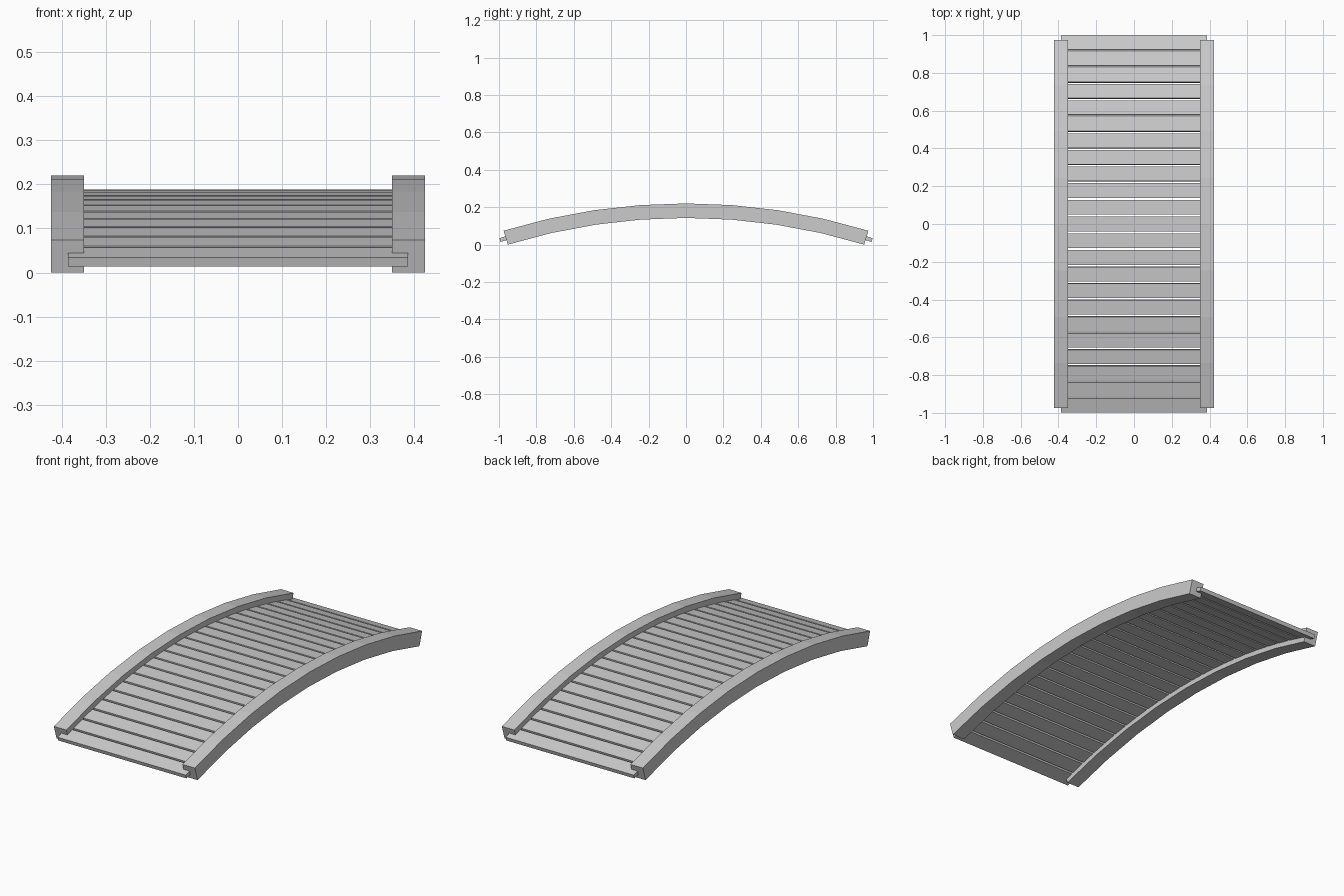
import bpy, bmesh
from math import sin, cos
from mathutils import Matrix

if "Cube" in bpy.data.objects:
    bpy.data.objects.remove(bpy.data.objects["Cube"])

R = 3.33              # outer radius of the arch
ZC = 0.22 - R         # height of the arch centre
HALF = 0.2972         # half angle of the rails
DEPTH = 0.0775        # rail depth
SEGMENTS = 8
PLANKS = 23
PLANK_HALF = 0.2957   # angle of the outermost plank centres


def add_object(name, bm):
    bmesh.ops.recalc_face_normals(bm, faces=bm.faces)
    mesh = bpy.data.meshes.new(name)
    bm.to_mesh(mesh)
    bm.free()
    ob = bpy.data.objects.new(name, mesh)
    bpy.context.collection.objects.link(ob)
    return ob


def arc_point(x, radius, a):
    return (x, radius * sin(a), ZC + radius * cos(a))


# Side rails: square section swept along the arch
def rail(name, x0, x1):
    bm = bmesh.new()
    rings = []
    for i in range(SEGMENTS + 1):
        a = -HALF + 2 * HALF * i / SEGMENTS
        corners = [(x0, R), (x1, R), (x1, R - DEPTH), (x0, R - DEPTH)]
        rings.append([bm.verts.new(arc_point(x, r, a)) for x, r in corners])
    for r0, r1 in zip(rings, rings[1:]):
        for k in range(4):
            n = (k + 1) % 4
            bm.faces.new((r0[k], r0[n], r1[n], r1[k]))
    bm.faces.new(rings[0])
    bm.faces.new(rings[-1])
    return add_object(name, bm)


rail("right_rail", 0.349, 0.424)
rail("left_rail", -0.424, -0.349)

# Deck planks: thin boards let into the rails, tilted along the arch
for i in range(PLANKS):
    a = -PLANK_HALF + 2 * PLANK_HALF * i / (PLANKS - 1)
    bm = bmesh.new()
    bmesh.ops.create_cube(bm, size=1, matrix=Matrix.Diagonal((0.771, 0.0775, 0.021, 1)))
    place = Matrix.Translation(arc_point(0, R - 0.042, a)) @ Matrix.Rotation(-a, 4, 'X')
    bm.transform(place)
    add_object(f"deck_plank_{i + 1:02d}", bm)
